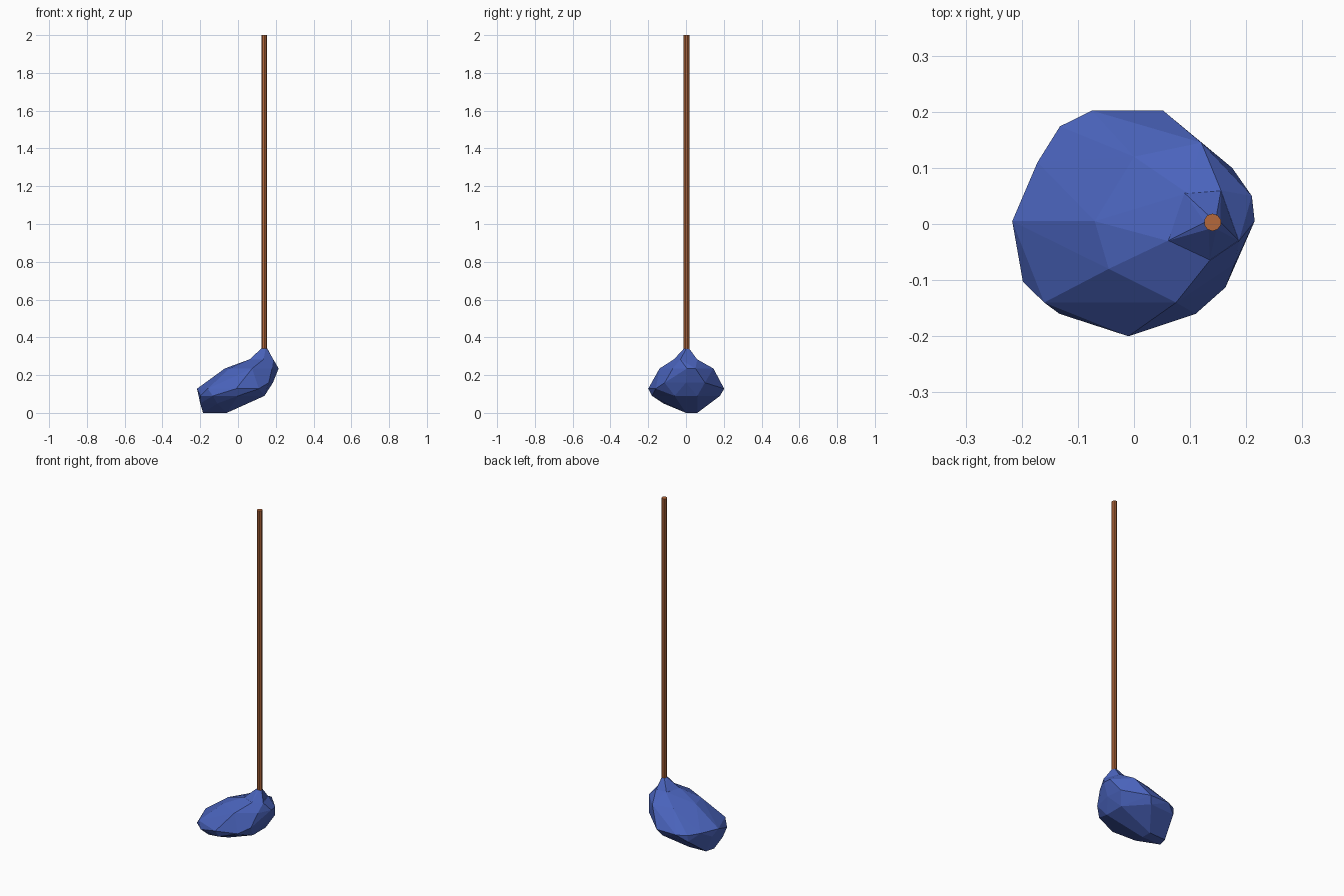
import bpy, bmesh, math

if "Cube" in bpy.data.objects:
    bpy.data.objects.remove(bpy.data.objects["Cube"])


def material(name, rgb):
    m = bpy.data.materials.new(name)
    m.diffuse_color = (*rgb, 1)
    m.use_nodes = True
    m.node_tree.nodes["Principled BSDF"].inputs["Base Color"].default_value = m.diffuse_color
    return m


def finish(name, bm, mat):
    bmesh.ops.recalc_face_normals(bm, faces=bm.faces)
    me = bpy.data.meshes.new(name)
    bm.to_mesh(me)
    bm.free()
    me.materials.append(mat)
    ob = bpy.data.objects.new(name, me)
    bpy.context.collection.objects.link(ob)
    return ob


def faceted_hull(name, layers, mat):
    """Flat-sided lump wrapped around points given per height."""
    bm = bmesh.new()
    for z, pts in layers.items():
        for x, y in pts:
            bm.verts.new((x, y, z))
    res = bmesh.ops.convex_hull(bm, input=bm.verts)
    loose = {v for v in res["geom_interior"] + res["geom_unused"]
             if isinstance(v, bmesh.types.BMVert)}
    bmesh.ops.delete(bm, geom=list(loose), context="VERTS")
    return finish(name, bm, mat)


blue = material("blue", (0.068, 0.125, 0.50))
brown = material("brown", (0.46, 0.14, 0.045))
PX, PY = 0.14, 0.003

# Tilted faceted head
faceted_hull("head", {
    0.0: [(-0.185, 0.0), (-0.17, 0.055), (-0.06, 0.06), (-0.06, 0.0)],
    0.05: [(-0.2, -0.06), (-0.11, -0.12), (0.02, -0.06), (0.02, 0.07), (-0.08, 0.12)],
    0.09: [(-0.198, -0.103), (-0.133, -0.16), (0.0, -0.18), (0.14, -0.06),
           (0.14, 0.06), (0.03, 0.18), (-0.132, 0.17), (-0.2, 0.04)],
    0.128: [(-0.217, 0.005), (-0.172, 0.11), (-0.132, 0.174), (-0.075, 0.202),
            (0.052, 0.202), (-0.01, -0.2), (-0.16, -0.14), (0.11, -0.16)],
    0.16: [(0.163, -0.113), (0.175, 0.1), (0.185, 0.0)],
    0.235: [(-0.07, 0.005), (-0.045, -0.08), (0.075, -0.14), (0.12, 0.145),
            (0.0, 0.12), (0.21, 0.05), (0.215, 0.005), (0.18, -0.07)],
    0.283: [(0.06, -0.03), (0.095, 0.055), (0.155, 0.06), (0.187, -0.03),
            (0.135, -0.065)],
}, blue)

# Pointed socket rising to the pole
faceted_hull("socket", {
    0.25: [(0.06, -0.03), (0.187, -0.03), (0.155, 0.06)],
    0.282: [(0.06, -0.03), (0.09, 0.055), (0.155, 0.06), (0.187, -0.03),
            (0.135, -0.065)],
    0.343: [(PX + 0.014 * math.cos(a * math.pi / 3),
             PY + 0.014 * math.sin(a * math.pi / 3)) for a in range(6)],
}, blue)

# Straight pole
bm = bmesh.new()
bmesh.ops.create_cone(bm, cap_ends=True, segments=10, radius1=0.0155,
                      radius2=0.0155, depth=1.75)
bmesh.ops.translate(bm, verts=bm.verts, vec=(PX, PY, 1.125))
finish("pole", bm, brown)
